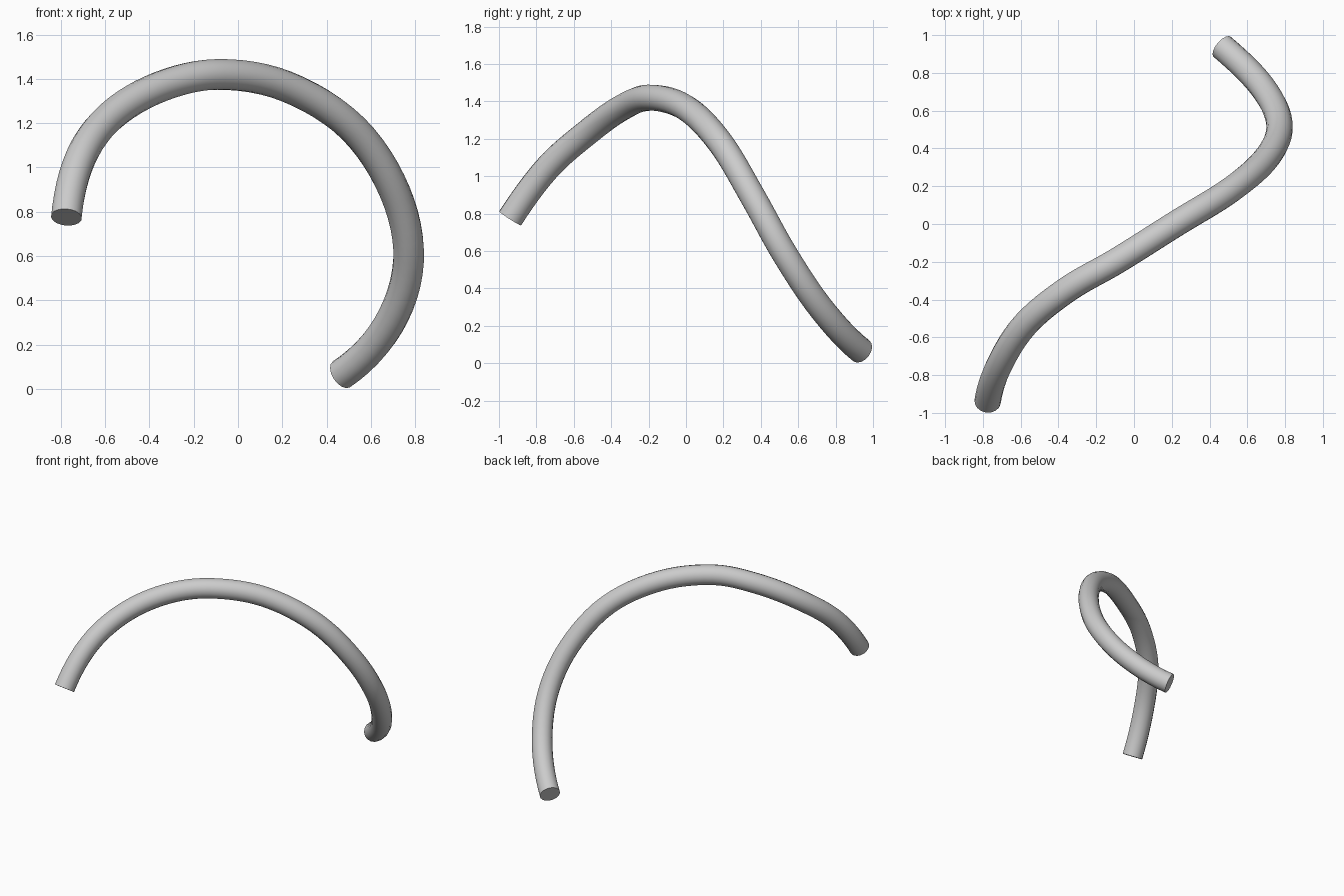
import bpy
from mathutils import Vector

if "Cube" in bpy.data.objects:
    bpy.data.objects.remove(bpy.data.objects["Cube"])

# Centre line of the curled tube
path = [
    (-0.775, -0.940, 0.775),
    (-0.710, -0.740, 1.045),
    (-0.574, -0.530, 1.232),
    (-0.350, -0.345, 1.365),
    (-0.090, -0.195, 1.420),
    (0.220, 0.000, 1.365),
    (0.518, 0.185, 1.177),
    (0.710, 0.360, 0.885),
    (0.770, 0.530, 0.580),
    (0.680, 0.725, 0.290),
    (0.467, 0.938, 0.066),
]
start_dir = Vector((0.08, 0.54, 0.84)).normalized()
end_dir = Vector((-0.68, 0.58, -0.45)).normalized()

curve = bpy.data.curves.new("curved_tube", 'CURVE')
curve.dimensions = '3D'
curve.resolution_u = 6
curve.bevel_depth = 0.07
curve.bevel_resolution = 6
curve.use_fill_caps = True

spline = curve.splines.new('BEZIER')
spline.bezier_points.add(len(path) - 1)
for i, (p, co) in enumerate(zip(spline.bezier_points, path)):
    # Tangent from the neighbours, with set directions at the open ends
    here = Vector(co)
    before = Vector(path[max(i - 1, 0)])
    after = Vector(path[min(i + 1, len(path) - 1)])
    if i == 0:
        tangent = start_dir
    elif i == len(path) - 1:
        tangent = end_dir
    else:
        tangent = (after - before).normalized()
    p.handle_left_type = p.handle_right_type = 'FREE'
    p.co = here
    p.handle_left = here - tangent * (here - before).length / 3
    p.handle_right = here + tangent * (after - here).length / 3

tube = bpy.data.objects.new("curved_tube", curve)
bpy.context.collection.objects.link(tube)

# Turn into a mesh, weld the caps and shade smooth with sharp end rims
bpy.context.view_layer.objects.active = tube
tube.select_set(True)
bpy.ops.object.convert(target='MESH')
tube = bpy.context.object
bpy.ops.object.mode_set(mode='EDIT')
bpy.ops.mesh.select_all(action='SELECT')
bpy.ops.mesh.remove_doubles(threshold=0.0005)
bpy.ops.mesh.normals_make_consistent(inside=False)
bpy.ops.object.mode_set(mode='OBJECT')
bpy.ops.object.shade_smooth_by_angle(angle=0.7)
